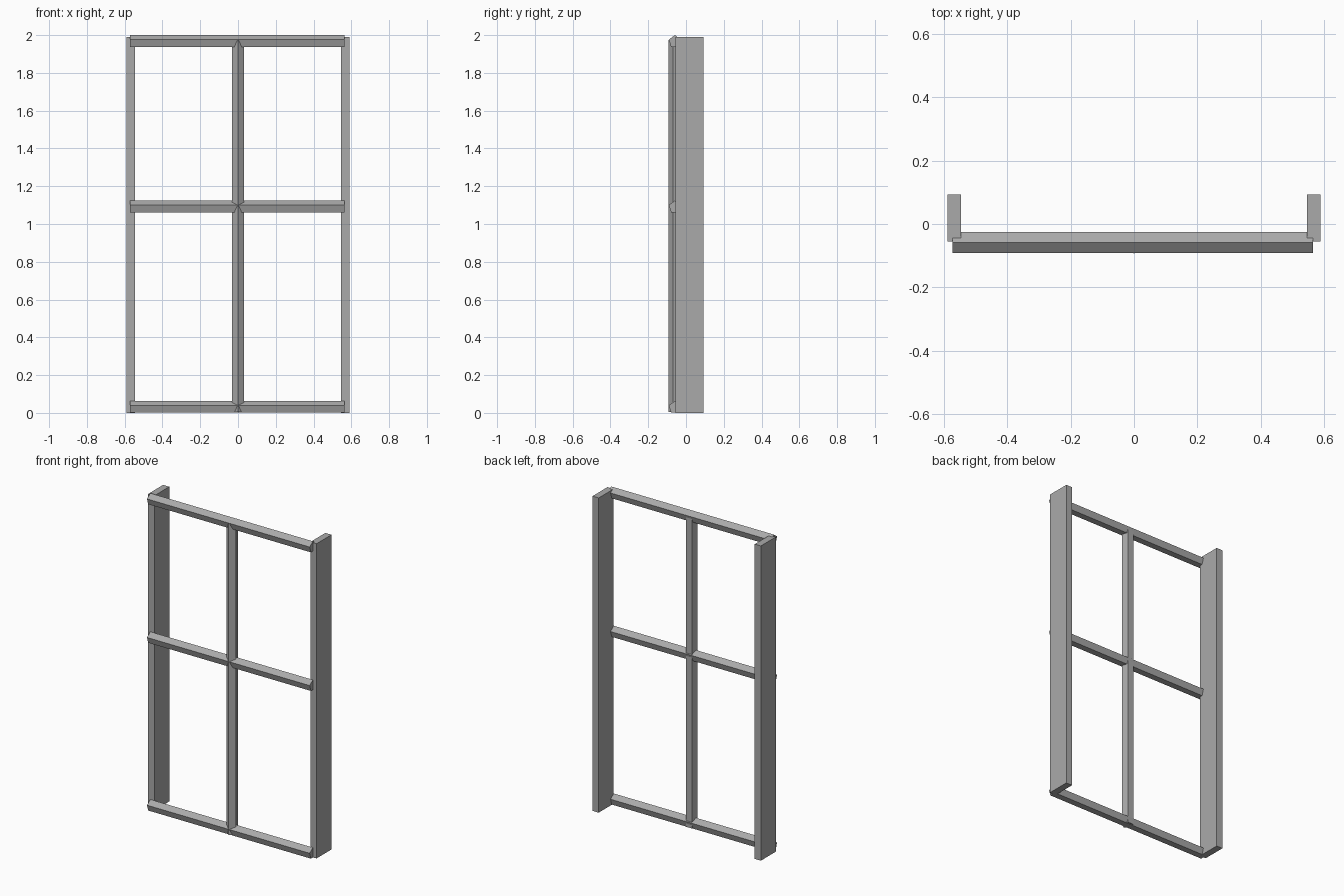
import bpy
from math import pi, cos, sin

if "Cube" in bpy.data.objects:
    bpy.data.objects.remove(bpy.data.objects["Cube"], do_unlink=True)

grey = bpy.data.materials.new("plain_grey")
grey.use_nodes = True
colour = (0.4, 0.4, 0.4, 1)
grey.diffuse_color = colour
grey.node_tree.nodes["Principled BSDF"].inputs["Base Color"].default_value = colour

BAR_RADIUS = 0.0345
BAR_Y = -0.0585


def prism(name, profile, place, start, end):
    """Extrude a 2D profile from start to end; place maps (u, v, along) to xyz."""
    n = len(profile)
    verts = [place(u, v, t) for t in (start, end) for u, v in profile]
    faces = [(i, (i + 1) % n, n + (i + 1) % n, n + i) for i in range(n)]
    faces += [tuple(reversed(range(n))), tuple(range(n, 2 * n))]
    mesh = bpy.data.meshes.new(name)
    mesh.from_pydata(verts, [], faces)
    mesh.materials.append(grey)
    obj = bpy.data.objects.new(name, mesh)
    bpy.context.collection.objects.link(obj)
    return obj


# Five-sided bar section with one ridge along +v
pentagon = [(BAR_RADIUS * cos(pi / 2 + i * 2 * pi / 5),
             BAR_RADIUS * sin(pi / 2 + i * 2 * pi / 5)) for i in range(5)]

# Crossbars, ridge upward
for name, z in (("bottom", 0.029), ("middle", 1.0895), ("top", 1.9655)):
    prism(name + "_crossbar", pentagon,
          lambda u, v, t, z=z: (t, BAR_Y + u, z + v), -0.573, 0.565)

# Central upright, ridge toward the front
prism("central_upright", pentagon,
      lambda u, v, t: (u, BAR_Y - v, t), 0.004, 1.975)

# Side planks
plank = [(-0.0215, -0.056), (0.0215, -0.056), (0.0215, 0.093), (-0.0215, 0.093)]
for name, x in (("right_plank", -0.5675), ("left_plank", 0.5675)):
    prism(name, plank, lambda u, v, t, x=x: (x + u, v, t), 0, 1.99)

# Consistent outward normals
import bmesh
for obj in bpy.context.collection.objects:
    if obj.type == "MESH" and obj.data.materials and obj.data.materials[0] == grey:
        bm = bmesh.new()
        bm.from_mesh(obj.data)
        bmesh.ops.recalc_face_normals(bm, faces=bm.faces)
        bm.to_mesh(obj.data)
        bm.free()
